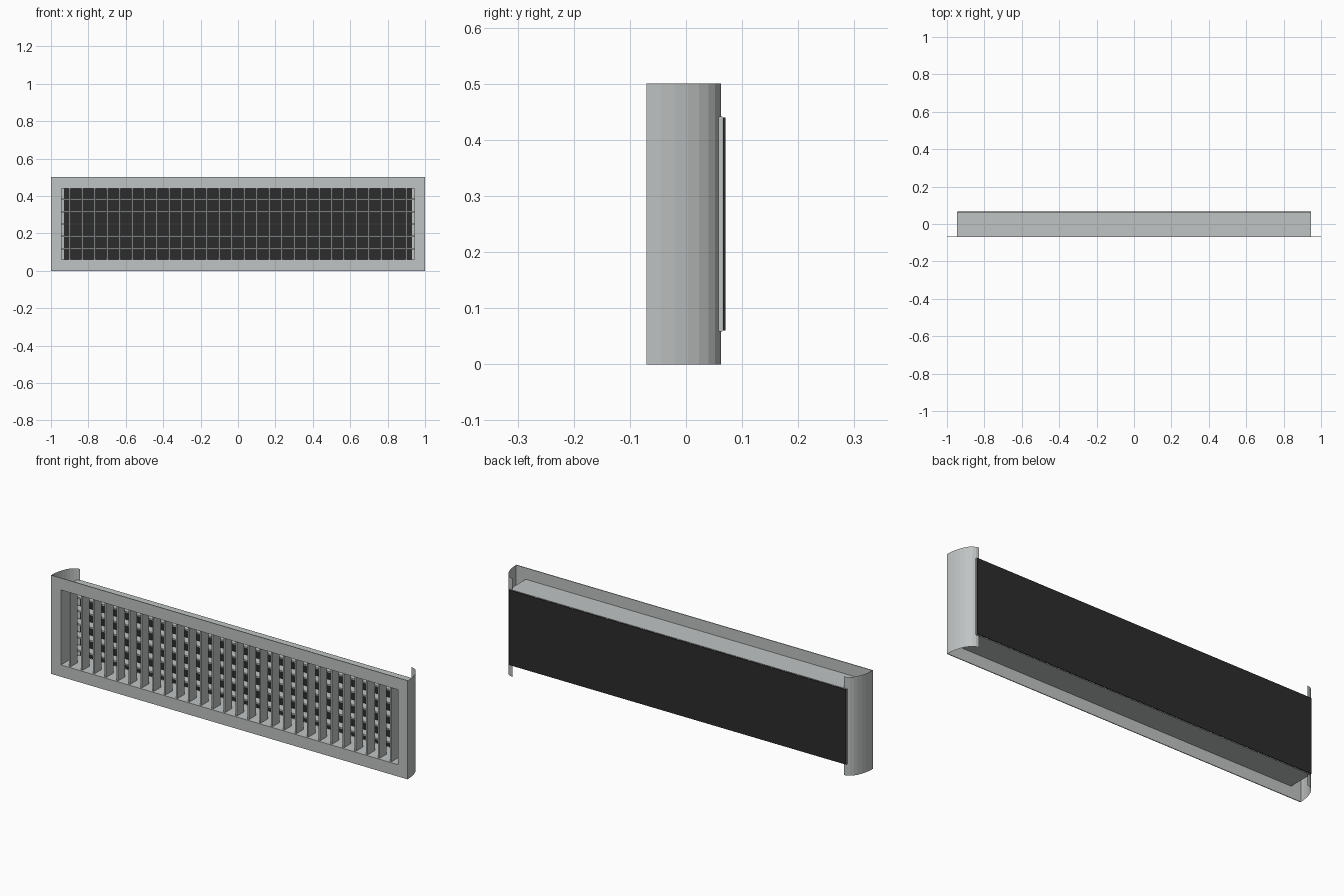
import bpy, bmesh, math

if "Cube" in bpy.data.objects:
    bpy.data.objects.remove(bpy.data.objects["Cube"])

def material(name, rgb):
    m = bpy.data.materials.new(name)
    m.diffuse_color = (*rgb, 1)
    m.use_nodes = True
    m.node_tree.nodes["Principled BSDF"].inputs["Base Color"].default_value = m.diffuse_color
    return m

METAL = material("light_grey_metal", (0.53, 0.55, 0.55))
DARK = material("dark_backing", (0.025, 0.025, 0.025))

def finish(name, bm, mat):
    me = bpy.data.meshes.new(name)
    bmesh.ops.recalc_face_normals(bm, faces=bm.faces)
    bm.to_mesh(me)
    bm.free()
    me.materials.append(mat)
    ob = bpy.data.objects.new(name, me)
    bpy.context.collection.objects.link(ob)
    return ob

def add_box(bm, x0, x1, y0, y1, z0, z1):
    vs = bmesh.ops.create_cube(bm, size=1)["verts"]
    for v in vs:
        v.co = ((x0 + x1) / 2 + v.co.x * (x1 - x0),
                (y0 + y1) / 2 + v.co.y * (y1 - y0),
                (z0 + z1) / 2 + v.co.z * (z1 - z0))

OX, Z0, Z1 = 0.945, 0.06, 0.44      # opening half width, bottom, top
FRONT, BACK = -0.07, 0.07
PITCH = 1 / 15

# front frame: flat rectangular ring with a little thickness
bm = bmesh.new()
outer = [bm.verts.new((x, FRONT, z)) for x, z in ((-1, 0), (1, 0), (1, 0.5), (-1, 0.5))]
inner = [bm.verts.new((x, FRONT, z)) for x, z in ((-OX, Z0), (OX, Z0), (OX, Z1), (-OX, Z1))]
for i in range(4):
    j = (i + 1) % 4
    bm.faces.new((outer[i], outer[j], inner[j], inner[i]))
ext = bmesh.ops.extrude_face_region(bm, geom=bm.faces[:], use_keep_orig=True)
for v in ext["geom"]:
    if isinstance(v, bmesh.types.BMVert):
        v.co.y += 0.004
finish("front_frame", bm, METAL)

# curved side wings: thin quarter-ellipse sheets
SEG = 8
for side, label in ((-1, "left"), (1, "right")):
    bm = bmesh.new()
    rows = []
    for k in range(SEG + 1):
        a = math.pi / 2 * k / SEG
        x = side * (0.93 + 0.07 * math.cos(a))
        y = FRONT + 0.132 * math.sin(a)
        rows.append([bm.verts.new((x, y, z)) for z in (0, 0.5)])
    for p, q in zip(rows, rows[1:]):
        bm.faces.new((p[0], q[0], q[1], p[1]))
    finish(label + "_wing", bm, METAL)

# duct: thin sleeve behind the opening
bm = bmesh.new()
T = 0.002
add_box(bm, -OX, OX, FRONT + 0.002, 0.065, Z1, Z1 + T)
add_box(bm, -OX, OX, FRONT + 0.002, 0.065, Z0 - T, Z0)
for s in (-1, 1):
    add_box(bm, s * OX - T / 2, s * OX + T / 2, FRONT + 0.002, 0.065, Z0, Z1)
finish("duct_sleeve", bm, METAL)

# vertical vanes in front
bm = bmesh.new()
for i in range(28):
    x = (i - 13.5) * PITCH
    add_box(bm, x - 0.004, x + 0.004, -0.062, -0.005, Z0, Z1)
finish("vertical_vanes", bm, METAL)

# horizontal vanes behind
bm = bmesh.new()
for i in range(-2, 3):
    z = 0.25 + i * PITCH
    add_box(bm, -OX, OX, 0.003, 0.05, z - 0.004, z + 0.004)
finish("horizontal_vanes", bm, METAL)

# dark back panel
bm = bmesh.new()
add_box(bm, -OX, OX, 0.066, BACK, Z0, Z1)
finish("back_panel", bm, DARK)
